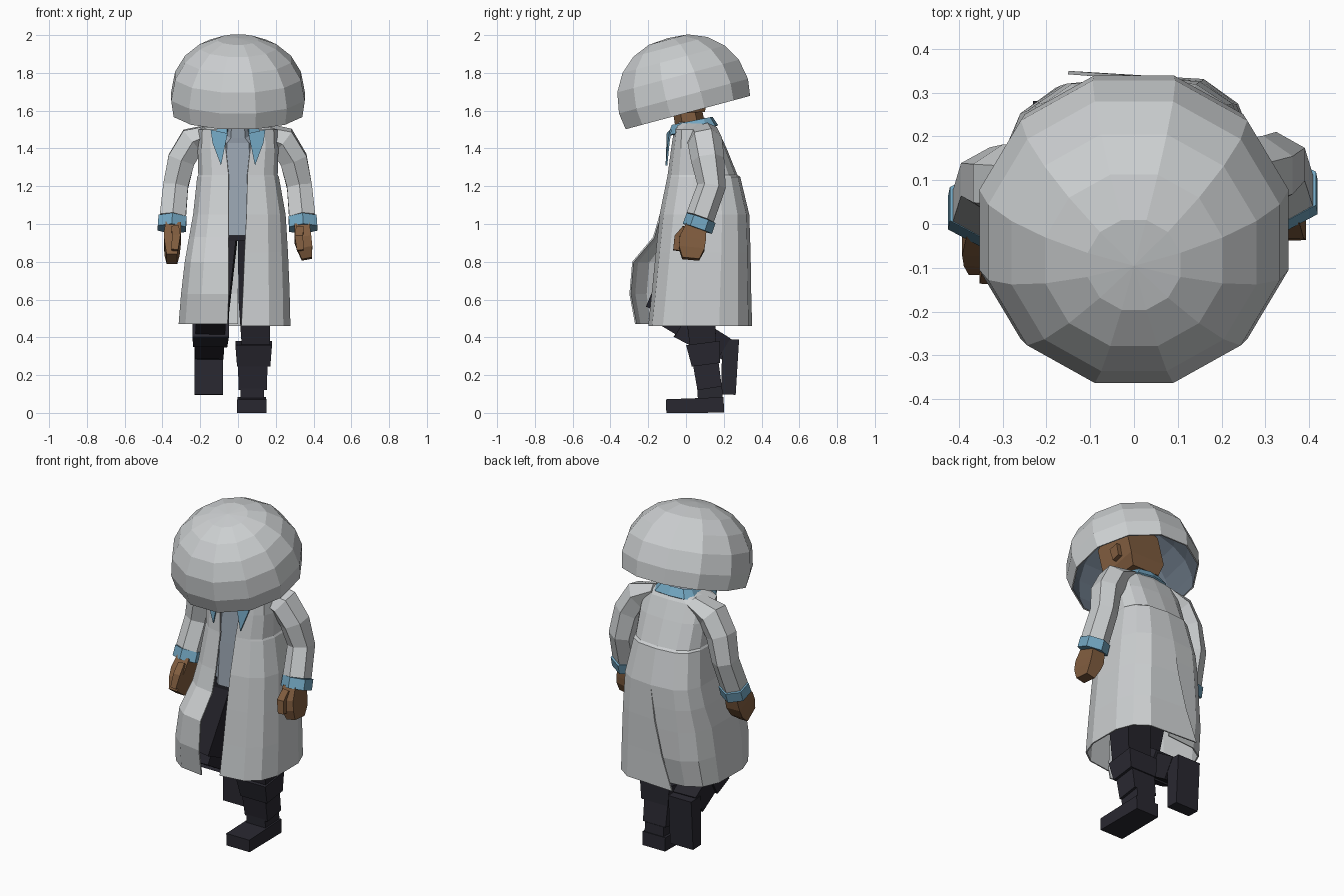
import bpy, bmesh, math
from mathutils import Vector, Matrix


def mat(name, rgb):
    m = bpy.data.materials.new(name)
    m.diffuse_color = (*rgb, 1)
    return m


WHITE = mat("coat_white", (0.60, 0.62, 0.63))
SHIRT = mat("shirt_grey_blue", (0.33, 0.385, 0.45))
LINING = mat("hat_lining_slate", (0.13, 0.165, 0.21))
BLUE = mat("trim_blue", (0.17, 0.385, 0.54))
SKIN = mat("skin_brown", (0.22, 0.11, 0.05))
DARK = mat("trouser_black", (0.018, 0.017, 0.024))
SOLE = mat("boot_charcoal", (0.022, 0.021, 0.030))


def loft(name, rings, material, closed=True, caps=True, inner=None, thick=0):
    """Join rings of points into a surface, optionally capped or thickened."""
    bm = bmesh.new()
    vs = [[bm.verts.new(p) for p in r] for r in rings]
    n = len(rings[0])
    for a, b in zip(vs, vs[1:]):
        for j in range(n if closed else n - 1):
            k = (j + 1) % n
            bm.faces.new((a[j], b[j], b[k], a[k]))
    if caps:
        bm.faces.new(vs[0])
        bm.faces.new(vs[-1])
        bmesh.ops.recalc_face_normals(bm, faces=bm.faces)
    bmesh.ops.remove_doubles(bm, verts=bm.verts, dist=0.0005)
    me = bpy.data.meshes.new(name)
    bm.to_mesh(me)
    bm.free()
    ob = bpy.data.objects.new(name, me)
    bpy.context.collection.objects.link(ob)
    me.materials.append(material)
    if inner:
        me.materials.append(inner)
    if thick:
        s = ob.modifiers.new("thickness", 'SOLIDIFY')
        s.thickness = thick
        s.offset = -1
        if inner:
            s.material_offset = 1
    return ob


def limb(name, path, material, sides=4):
    """Tube along a path of (x, y, z, half_width, half_depth)."""
    pts = [Vector(p[:3]) for p in path]
    grow = 1 / math.cos(math.pi / sides)
    rings = []
    for i, p in enumerate(path):
        t = (pts[min(i + 1, len(pts) - 1)] - pts[max(i - 1, 0)]).normalized()
        u = (Vector((1, 0, 0)) - t * t.x).normalized()
        v = t.cross(u)
        ring = []
        for k in range(sides):
            a = 2 * math.pi * (k + 0.5) / sides
            ring.append(pts[i] + u * p[3] * grow * math.cos(a) + v * p[4] * grow * math.sin(a))
        rings.append(ring)
    return loft(name, rings, material)


# Hat frame: tilted forward about the rim centre
TILT = Matrix.Translation((0, 0.01, 1.59)) @ Matrix.Rotation(math.radians(15), 4, 'X')

# Domed hat, twelve sided, hollow underneath
profile = [(0.0, 0.408), (0.11, 0.40), (0.21, 0.36), (0.29, 0.292), (0.345, 0.2),
           (0.366, 0.09), (0.353, 0.0)]
rings = [[TILT @ Vector((r * math.cos((k + .5) * math.pi / 6), r * math.sin((k + .5) * math.pi / 6), h))
          for k in range(12)] for r, h in profile]
loft("hat_dome", rings, WHITE, caps=False, inner=LINING, thick=0.008)

# Head with tapered jaw, ears and neck
head = limb("head", [(0, 0, 0.3, 0.09, 0.10), (0, 0, 0.24, 0.115, 0.12), (0, 0, 0.05, 0.115, 0.12),
                     (0, -0.01, 0.0, 0.09, 0.10)], SKIN)
head.matrix_world = TILT
for s in (-1, 1):
    ear = limb("ear", [(s * 0.125, 0.02, 0.15, 0.015, 0.03), (s * 0.125, 0.02, 0.07, 0.015, 0.025)], SKIN)
    ear.matrix_world = TILT
limb("neck", [(0, 0, 1.64, 0.07, 0.065), (0, 0.03, 1.48, 0.07, 0.07)], SKIN, 6)


def half_ring(side, z, x_in, x_out, yf, yb, x_back=0.0, n=8, e=0.68):
    """Half outline from the front opening round the side to the back centre."""
    yc, b = (yf + yb) / 2, (yb - yf) / 2
    t0 = -math.acos((x_in / x_out) ** (1 / e))
    pts = []
    for i in range(n):
        t = t0 + (math.pi / 2 - t0) * i / (n - 1)
        c, s = max(math.cos(t), 0) ** e if i < n - 1 else 0, math.sin(t)
        pts.append(Vector((side * x_out * c, yc + b * math.copysign(abs(s) ** e, s), z)))
    pts[-1].x += x_back
    return pts if side > 0 else pts[::-1]


# Long open coat: shared top, then a hanging half and a half swept forward;
# the hanging half overlaps the back vent
top = [(1.54, 0.07, 0.10, -0.05, 0.14), (1.50, 0.065, 0.21, -0.065, 0.17),
       (1.40, 0.065, 0.215, -0.08, 0.215), (1.26, 0.05, 0.212, -0.098, 0.272),
       (1.25, 0.05, 0.218, -0.10, 0.287)]
skirt = {
    1: [(1.05, 0.045, 0.255, -0.14, 0.335), (0.85, 0.035, 0.268, -0.16, 0.342, -0.03),
        (0.65, 0.027, 0.277, -0.18, 0.345, -0.08), (0.46, 0.018, 0.282, -0.20, 0.35, -0.15)],
    -1: [(1.05, 0.05, 0.24, -0.14, 0.335), (0.93, 0.05, 0.262, -0.175, 0.336),
         (0.80, 0.05, 0.285, -0.285, 0.335), (0.63, 0.05, 0.305, -0.30, 0.33),
         (0.47, 0.055, 0.318, -0.27, 0.295)]}
for side, label, e in ((1, "coat_right_half", 0.68), (-1, "coat_left_half", 0.62)):
    loft(label, [half_ring(side, *lv) for lv in top] + [half_ring(side, *lv, e=e) for lv in skirt[side]],
         WHITE, closed=False, caps=False, thick=0.008)

# Shirt under the coat, with a raised neckline
limb("shirt", [(0, 0.015, 1.535, 0.085, 0.09), (0, 0.03, 1.49, 0.09, 0.10), (0, 0.05, 1.44, 0.14, 0.11),
               (0, 0.06, 1.2, 0.165, 0.135), (0, 0.06, 0.94, 0.17, 0.15)], SHIRT, 8)

# Collar band rising to the back, with pointed lapels
for side in (-1, 1):
    band = [half_ring(side, 1.54, 0.055, 0.11, -0.08, 0.14, n=6),
            half_ring(side, 1.49, 0.06, 0.148, -0.10, 0.17, n=6)]
    for r in band:
        for p in r:
            p.z += 0.2 * p.y
    loft("collar", band, BLUE, closed=False, caps=False, thick=0.009)
    tri = [Vector((side * x, y, z)) for x, y, z in
           ((0.055, -0.102, 1.48), (0.145, -0.085, 1.50), (0.135, -0.096, 1.43), (0.09, -0.108, 1.31))]
    loft("lapel", [tri, [p + Vector((0, 0.009, 0)) for p in tri]], BLUE)

# Sleeves, cuffs, hands and thumbs; the left arm hangs further forward
for s, dy, dx in ((1, 0.0, 0.0), (-1, -0.035, 0.005)):
    def P(x, y, z, w, d, k=1):
        return (s * (x + dx), y + dy * k, z, w, d)
    limb("sleeve", [P(0.12, 0.085, 1.49, 0.04, 0.07, 0), P(0.235, 0.10, 1.44, 0.075, 0.08, 0.3),
                    P(0.295, 0.115, 1.34, 0.072, 0.076, 0.6), P(0.325, 0.135, 1.2, 0.066, 0.066),
                    P(0.34, 0.075, 1.035, 0.069, 0.066)], WHITE, 6)
    limb("cuff", [P(0.342, 0.08, 1.032, 0.074, 0.07), P(0.345, 0.06, 0.975, 0.075, 0.071)], BLUE, 6)
    tip = 0.365 if s > 0 else 0.345
    limb("hand", [P(0.338, 0.055, 0.99, 0.04, 0.055), P(0.343, 0.035, 0.92, 0.045, 0.07, 1.3),
                  P((0.343 + tip) / 2, 0.03, 0.87, 0.04, 0.068, 2), P(tip, 0.025, 0.815, 0.028, 0.045, 3)], SKIN)
    limb("thumb", [P(0.328, 0.0, 0.975, 0.02, 0.022, 1.3), P(0.322, -0.04, 0.93, 0.022, 0.022, 1.6),
                   P(0.33, -0.05, 0.86, 0.018, 0.018, 2)], SKIN)

# Trousers
limb("hips", [(0, 0.05, 0.97, 0.15, 0.12), (0, 0.05, 0.91, 0.16, 0.12)], DARK)
limb("right_thigh", [(0.082, 0.05, 0.93, 0.083, 0.09), (0.086, 0.07, 0.6, 0.083, 0.08),
                     (0.095, 0.09, 0.36, 0.075, 0.07)], DARK)
limb("left_thigh", [(-0.086, 0.04, 0.93, 0.08, 0.09), (-0.135, -0.14, 0.54, 0.085, 0.075)], DARK)
limb("left_shin", [(-0.143, -0.16, 0.56, 0.08, 0.07), (-0.152, 0.2, 0.34, 0.075, 0.065)], DARK)

# Standing boot
limb("right_boot_cuff", [(0.083, 0.09, 0.37, 0.097, 0.09), (0.083, 0.105, 0.255, 0.088, 0.075)], SOLE)
limb("right_boot_shaft", [(0.078, 0.105, 0.26, 0.078, 0.068), (0.078, 0.125, 0.13, 0.075, 0.065)], SOLE)
limb("right_ankle", [(0.076, 0.125, 0.135, 0.062, 0.066), (0.076, 0.13, 0.06, 0.062, 0.066)], SOLE)
limb("right_foot", [(0.073, -0.105, 0.036, 0.077, 0.036), (0.073, 0.20, 0.042, 0.075, 0.041)], SOLE)

# Raised boot, toe pointing down
limb("left_boot_cuff", [(-0.145, -0.02, 0.475, 0.097, 0.085), (-0.147, 0.08, 0.415, 0.09, 0.078)], SOLE)
limb("left_ankle", [(-0.152, 0.15, 0.37, 0.07, 0.06), (-0.153, 0.22, 0.33, 0.065, 0.055)], SOLE)
limb("left_foot", [(-0.155, 0.236, 0.39, 0.076, 0.045), (-0.155, 0.225, 0.097, 0.076, 0.038)], SOLE)
